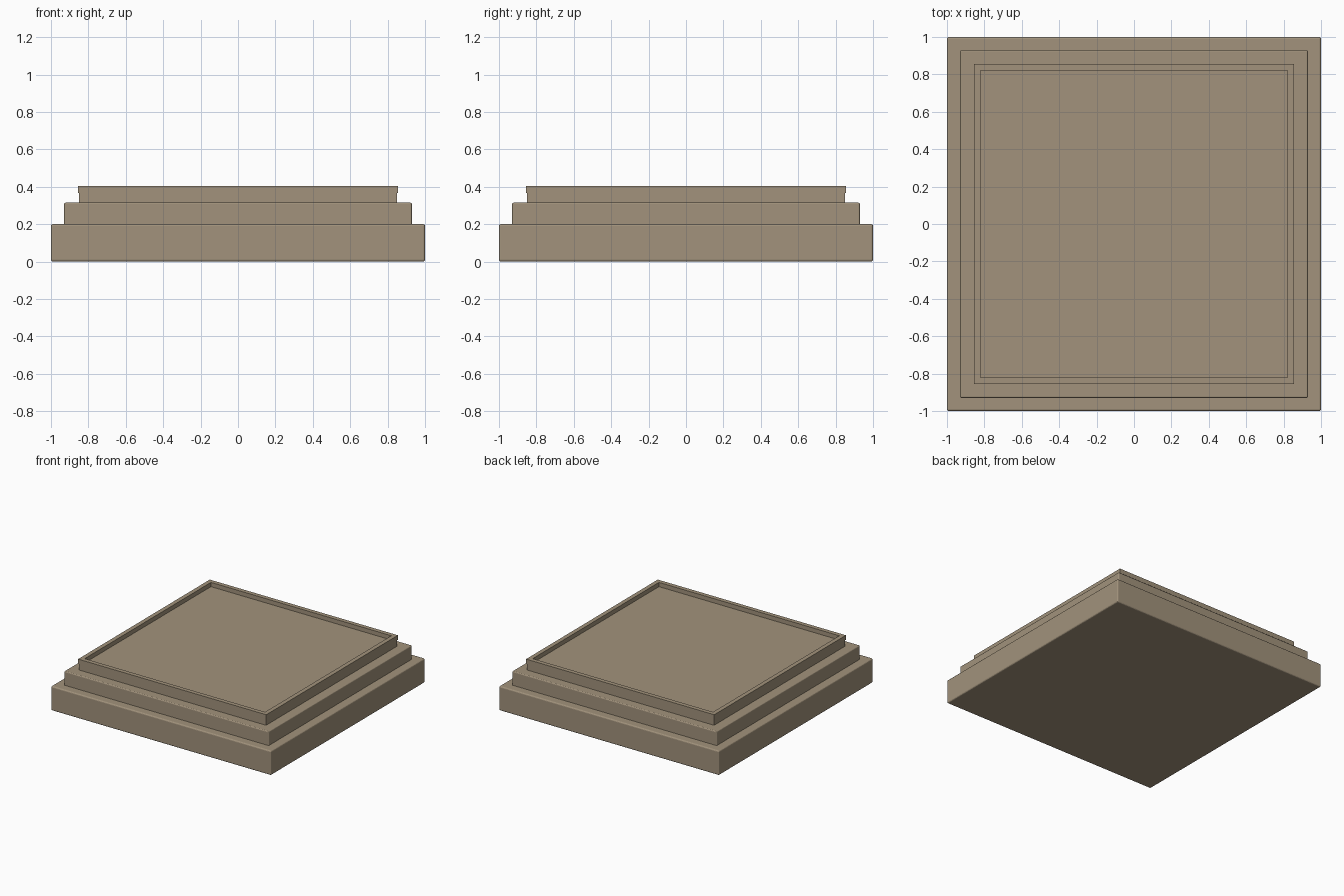
import bpy
import bmesh

cube = bpy.data.objects.get("Cube")
if cube:
    bpy.data.objects.remove(cube, do_unlink=True)

# Single stone colour
stone = bpy.data.materials.new("warm_stone")
stone.use_nodes = True
colour = (0.36, 0.29, 0.2, 1)
stone.diffuse_color = colour
bsdf = stone.node_tree.nodes["Principled BSDF"]
bsdf.inputs["Base Color"].default_value = colour
bsdf.inputs["Roughness"].default_value = 0.8


def slab(name, half, bottom, top, bevel=0, border=0, recess=0):
    """Square slab, optionally with rounded edges or a sunken top panel."""
    bm = bmesh.new()
    bmesh.ops.create_cube(bm, size=1)
    for v in bm.verts:
        v.co.x *= 2 * half
        v.co.y *= 2 * half
        v.co.z = top if v.co.z > 0 else bottom
    if border:
        panel = max(bm.faces, key=lambda f: f.calc_center_median().z)
        bmesh.ops.inset_region(bm, faces=[panel], thickness=border)
        # Duplicate the inner edge loop, then sink the panel straight down
        bmesh.ops.inset_region(bm, faces=[panel], thickness=0)
        for v in panel.verts:
            v.co.z -= recess
    bmesh.ops.recalc_face_normals(bm, faces=bm.faces)
    mesh = bpy.data.meshes.new(name)
    bm.to_mesh(mesh)
    bm.free()
    mesh.materials.append(stone)
    obj = bpy.data.objects.new(name, mesh)
    bpy.context.collection.objects.link(obj)
    if bevel:
        mod = obj.modifiers.new("rounded_edges", "BEVEL")
        mod.width = bevel
        mod.segments = 3
    return obj


# Stepped plinth
slab("base_slab", 1.0, 0, 0.2, bevel=0.01)
slab("middle_step", 0.93, 0.19, 0.315, bevel=0.008)
slab("upper_step", 0.85, 0.3, 0.369)

# Slightly overhanging rim around the sunken top panel
slab("top_rim", 0.855, 0.368, 0.405, border=0.05, recess=0.035)
